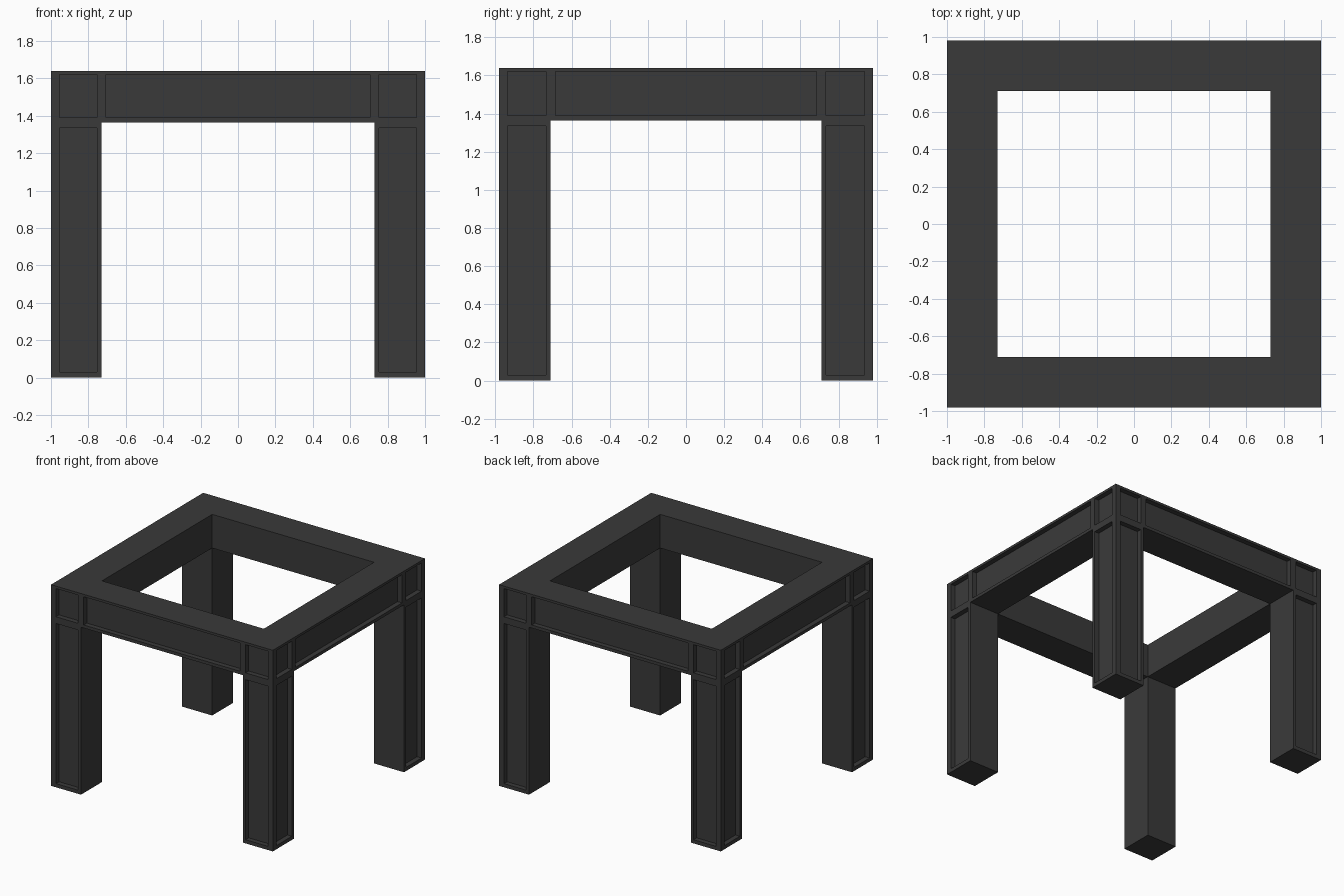
import bpy, bmesh
from mathutils import Vector

if "Cube" in bpy.data.objects:
    bpy.data.objects.remove(bpy.data.objects["Cube"], do_unlink=True)

HALF_X, HALF_Y = 1.0, 0.98      # outer half sizes
LEG = 0.27                      # leg and rail thickness
TOP, RAIL = 1.64, 1.365         # top of the frame, underside of the rails
DEPTH = 0.04                    # depth of the recessed panels

charcoal = bpy.data.materials.new("charcoal_paint")
charcoal.use_nodes = True
colour = (0.042, 0.042, 0.042, 1)
charcoal.diffuse_color = colour
charcoal.node_tree.nodes["Principled BSDF"].inputs["Base Color"].default_value = colour


def make_object(name, bm):
    bmesh.ops.recalc_face_normals(bm, faces=bm.faces)
    mesh = bpy.data.meshes.new(name)
    bm.to_mesh(mesh)
    bm.free()
    mesh.materials.append(charcoal)
    obj = bpy.data.objects.new(name, mesh)
    bpy.context.collection.objects.link(obj)
    return obj


def extrude(bm, faces, dz):
    new = bmesh.ops.extrude_face_region(bm, geom=faces)["geom"]
    verts = [g for g in new if isinstance(g, bmesh.types.BMVert)]
    bmesh.ops.translate(bm, verts=verts, vec=(0, 0, dz))


# Square ring of rails with a leg drawn down from each corner
bm = bmesh.new()
xs = (-HALF_X, LEG - HALF_X, HALF_X - LEG, HALF_X)
ys = (-HALF_Y, LEG - HALF_Y, HALF_Y - LEG, HALF_Y)
grid = [[bm.verts.new((x, y, RAIL)) for y in ys] for x in xs]
corners, ring = [], []
for i in range(3):
    for j in range(3):
        if (i, j) == (1, 1):
            continue
        face = bm.faces.new((grid[i][j], grid[i + 1][j], grid[i + 1][j + 1], grid[i][j + 1]))
        ring.append(face)
        if i != 1 and j != 1:
            corners.append(face)
# Upper surface of the ring joined to the lower one by the rail sides
duplicate = bmesh.ops.duplicate(bm, geom=ring)
upper = [g for g in duplicate["geom"] if isinstance(g, bmesh.types.BMFace)]
bmesh.ops.translate(bm, verts=list({v for f in upper for v in f.verts}),
                    vec=(0, 0, TOP - RAIL))
bmesh.ops.bridge_loops(bm, edges=[e for e in bm.edges if e.is_boundary and
                                  all(abs(v.co.x) > HALF_X - 0.01 or abs(v.co.y) > HALF_Y - 0.01
                                      for v in e.verts)])
bmesh.ops.bridge_loops(bm, edges=[e for e in bm.edges if e.is_boundary])
for face in corners:
    move = bmesh.ops.extrude_discrete_faces(bm, faces=[face])["faces"]
    bmesh.ops.translate(bm, verts=move[0].verts, vec=(0, 0, -RAIL))
frame = make_object("table_frame", bm)


# Recessed panels on the legs, corner blocks and rails of all four sides
def add_block(bm, low, high):
    low, high = Vector(low), Vector(high)
    verts = bmesh.ops.create_cube(bm, size=1)["verts"]
    for v in verts:
        v.co = (low + high) / 2 + v.co * (high - low)


bm = bmesh.new()
for axis, half, width in ((1, HALF_Y, HALF_X), (0, HALF_X, HALF_Y)):
    outer, inner, rail = width - 0.045, width - 0.245, width - 0.295
    panels = [(-rail, rail, 1.39, 1.62)]
    for z0, z1 in ((0.03, 1.335), (1.39, 1.62)):
        panels += [(inner, outer, z0, z1), (-outer, -inner, z0, z1)]
    for side in (-1, 1):
        d0, d1 = side * half - DEPTH, side * half + DEPTH
        for a, b, z0, z1 in panels:
            if axis == 1:
                add_block(bm, (a, d0, z0), (b, d1, z1))
            else:
                add_block(bm, (d0, a, z0), (d1, b, z1))
cutter = make_object("panel_cutter", bm)
cutter.hide_render = True

cut = frame.modifiers.new("panels", "BOOLEAN")
cut.operation, cut.solver, cut.object = "DIFFERENCE", "EXACT", cutter
bpy.context.view_layer.objects.active = frame
bpy.ops.object.modifier_apply(modifier=cut.name)
bpy.data.objects.remove(cutter, do_unlink=True)
